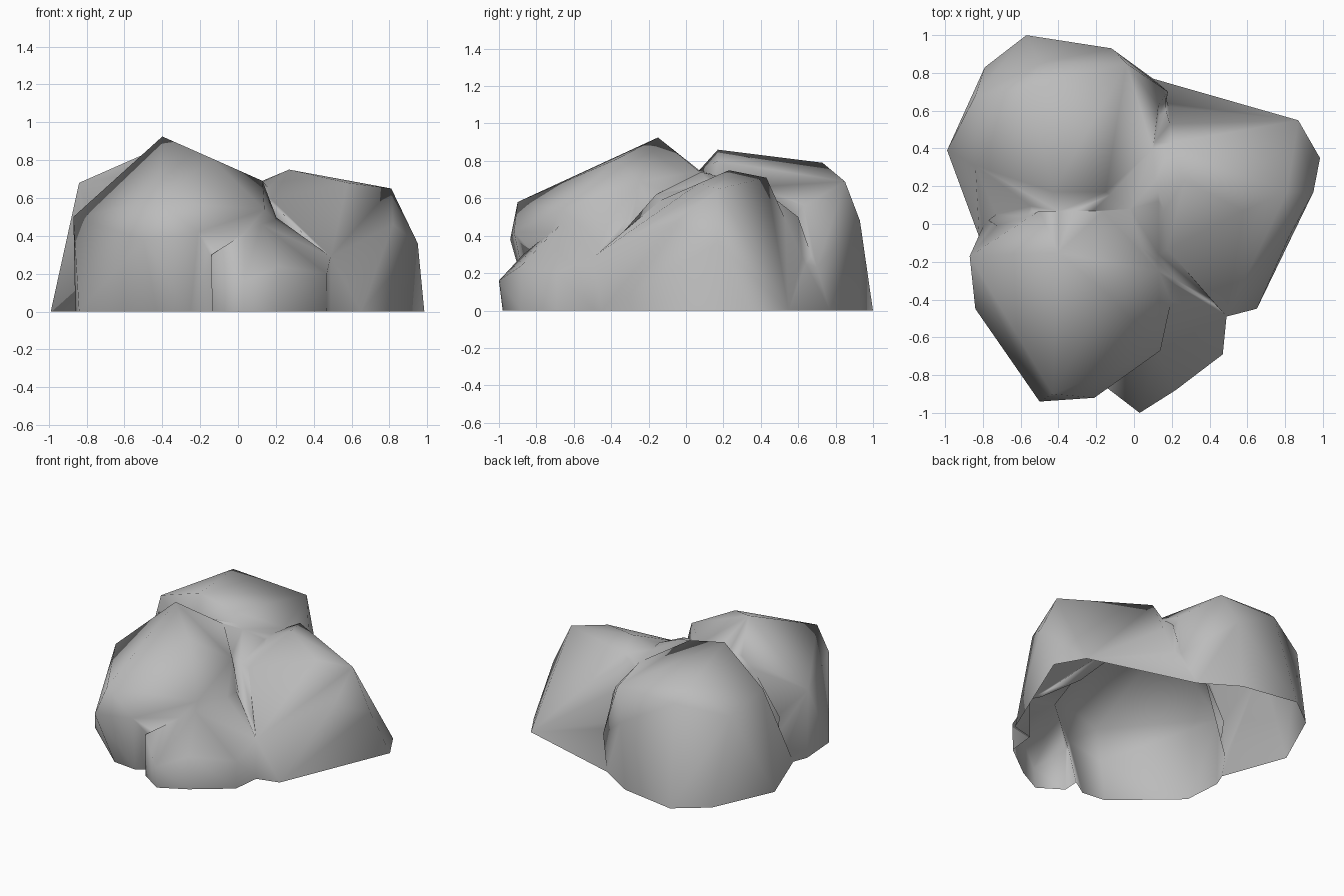
import bpy, bmesh
from mathutils import Vector

if "Cube" in bpy.data.objects:
    bpy.data.objects.remove(bpy.data.objects["Cube"])

stone = bpy.data.materials.new("grey stone")
stone.use_nodes = True
grey = (0.5, 0.5, 0.5, 1)
stone.diffuse_color = grey
stone.node_tree.nodes["Principled BSDF"].inputs["Base Color"].default_value = grey


def lobe(name, base, upper):
    """Convex boulder: ground outline, a shrunken foot below ground, and upper corners."""
    bm = bmesh.new()
    centre = sum((Vector(p) for p in base), Vector((0, 0))) / len(base)
    for p in base:
        inner = centre.lerp(Vector(p), 0.6)
        bm.verts.new((*p, 0))
        bm.verts.new((*inner, -0.1))
    for p in upper:
        bm.verts.new(p)
    bmesh.ops.convex_hull(bm, input=bm.verts[:])
    loose = [v for v in bm.verts if not v.link_faces]
    bmesh.ops.delete(bm, geom=loose, context='VERTS')
    bmesh.ops.recalc_face_normals(bm, faces=bm.faces[:])
    mesh = bpy.data.meshes.new(name)
    bm.to_mesh(mesh)
    bm.free()
    ob = bpy.data.objects.new(name, mesh)
    bpy.context.collection.objects.link(ob)
    return ob


# Tall front boulder
front = lobe("front_boulder",
    [(-.43, -.81), (-.25, -.83), (-.84, -.45), (-.86, -.17), (-.78, .03), (.1, -.6), (.1, 0)],
    [(-.5, -.94, .38), (-.43, -.9, .58), (-.21, -.92, .42), (.14, -.67, .54), (.13, -.25, .69),
     (-.4, -.15, .925), (-.14, -.37, .81), (-.87, -.17, .5),
     (-.15, .07, .76), (-.5, .07, .74), (.22, -.3, .46)])

# Back boulder
back = lobe("back_boulder",
    [(-.57, 1), (-.79, .83), (-.99, .39), (-.82, -.07), (-.16, .93), (.1, .77), (.1, 0)],
    [(-.43, .17, .86), (-.15, .17, .8), (-.55, .73, .79), (-.84, .31, .68), (-.86, .64, .5),
     (-.84, .68, .62), (-.04, .85, .69), (-.5, .85, .69), (-.12, .93, .48), (.1, .4, .67),
     (.13, .63, .56), (.18, .7, .23), (-.4, .07, .76)])

# Side boulder
side = lobe("side_boulder",
    [(.985, .35), (.87, .55), (.65, -.45), (.5, -.49), (.1, .77), (0, 0)],
    [(.27, .23, .75), (.2, .43, .71), (.81, .17, .65), (.58, .07, .68), (.95, .17, .36),
     (.82, -.07, .46), (.1, .2, .68), (.18, -.14, .59), (.49, -.49, .29), (0, .4, .6)])

# Low front foot
foot = lobe("front_foot",
    [(.03, -.98), (.22, -.88), (.47, -.69), (.49, -.49), (-.14, -.87), (-.1, -.3), (.4, -.2)],
    [(.03, -1, .16), (.22, -.88, .24), (.47, -.69, .2), (.49, -.49, .29), (-.14, -.87, .3),
     (.12, -.66, .47), (.21, -.3, .5)])

# Core that fills the creases between the boulders
core = lobe("core",
    [(-.78, .01), (.1, .7), (.46, -.43), (0, -.5)],
    [(-.77, .02, .35), (-.6, .05, .66), (-.4, .06, .755), (-.02, .08, .74), (.13, .12, .69),
     (.12, .4, .665), (.17, .6, .5), (.17, .67, .3), (.13, -.16, .62), (.2, -.22, .53),
     (.3, -.31, .44), (.47, -.45, .29)])

# Join the boulders into one shell
helpers = [front, core, back, side, foot]
for part in helpers[1:]:
    mod = front.modifiers.new(part.name, 'BOOLEAN')
    mod.operation = 'UNION'
    mod.solver = 'EXACT'
    mod.object = part
bpy.context.view_layer.update()
shell = front.evaluated_get(bpy.context.evaluated_depsgraph_get())
bm = bmesh.new()
bm.from_mesh(shell.to_mesh())

# Cut open at the ground and tidy slivers
bmesh.ops.bisect_plane(bm, geom=bm.verts[:] + bm.edges[:] + bm.faces[:], dist=1e-4,
                       plane_co=Vector((0, 0, 0.002)), plane_no=Vector((0, 0, 1)), clear_inner=True)
for v in bm.verts:
    if v.co.z < 0.01:
        v.co.z = 0
bmesh.ops.remove_doubles(bm, verts=bm.verts[:], dist=0.04)
bmesh.ops.dissolve_degenerate(bm, edges=bm.edges[:], dist=0.001)
bmesh.ops.triangulate(bm, faces=bm.faces[:])
for f in bm.faces:
    f.smooth = True

mesh = bpy.data.meshes.new("rock")
bm.to_mesh(mesh)
bm.free()
mesh.materials.append(stone)
rock = bpy.data.objects.new("rock", mesh)
bpy.context.collection.objects.link(rock)
for ob in helpers:
    bpy.data.objects.remove(ob)
